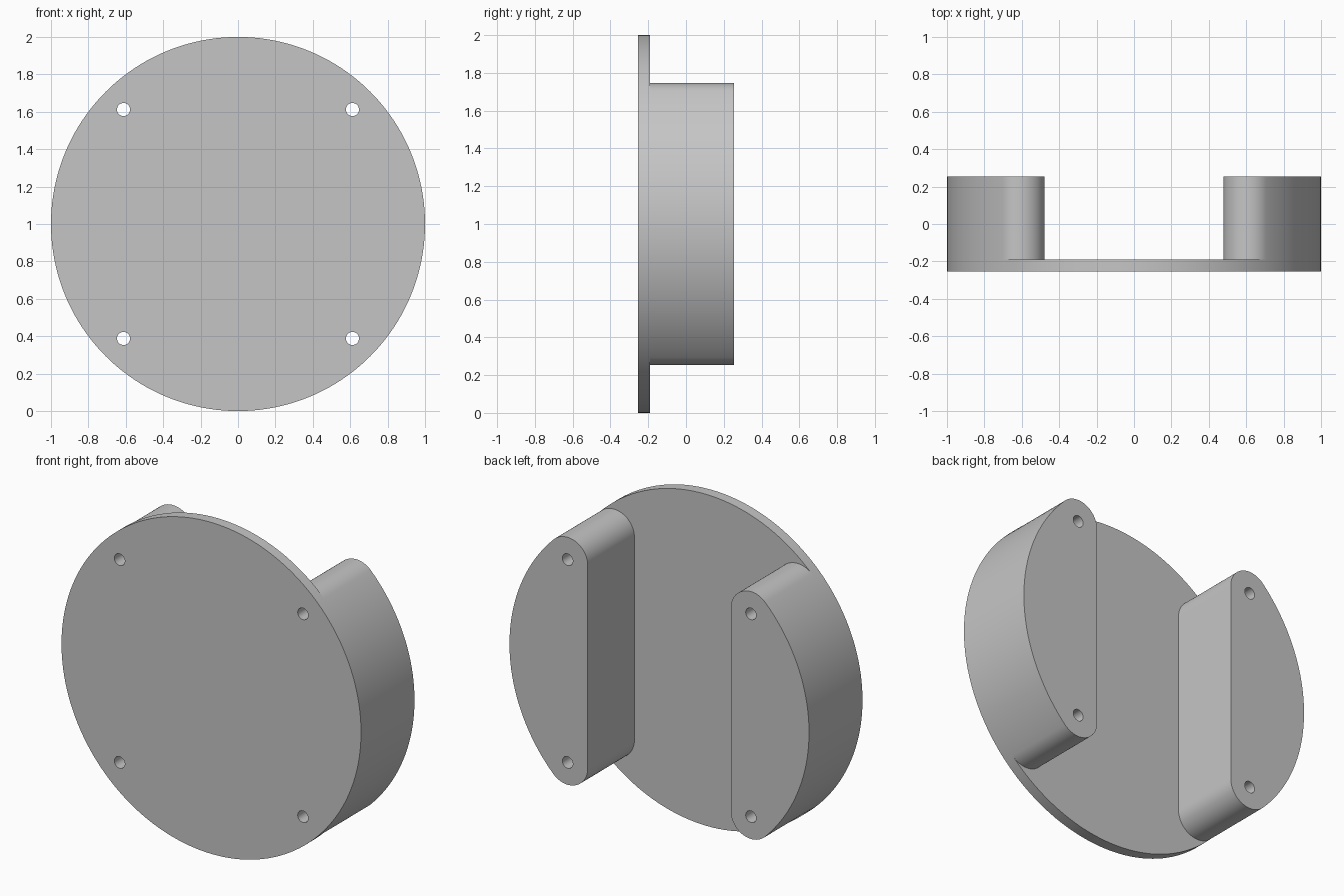
import bpy
import bmesh
from math import pi, cos, sin, radians, sqrt

cube = bpy.data.objects.get("Cube")
if cube:
    bpy.data.objects.remove(cube, do_unlink=True)

# Main dimensions
RADIUS = 1.0
HOLE_POS = 0.612
HOLE_RADIUS = 0.035
CORNER = RADIUS - HOLE_POS * sqrt(2)   # corner arcs share centres with the holes
FRONT, SEAM, BACK = -0.255, -0.19, 0.255

grey = bpy.data.materials.new("light grey")
grey.use_nodes = True
grey.diffuse_color = (0.56, 0.56, 0.56, 1)
grey.node_tree.nodes["Principled BSDF"].inputs["Base Color"].default_value = grey.diffuse_color


def arc(cx, cy, r, start, end, steps):
    """Points along an arc, angles in radians."""
    return [(cx + r * cos(start + (end - start) * i / steps),
             cy + r * sin(start + (end - start) * i / steps)) for i in range(steps + 1)]


def circle(cx, cy, r, steps):
    return arc(cx, cy, r, 0, 2 * pi, steps)[:-1]


def plate(name, loops, y0, y1):
    """Extrude closed outlines (the first is the rim, the rest are holes) from y0 to y1."""
    curve = bpy.data.curves.new(name + "_outline", "CURVE")
    curve.dimensions = "2D"
    curve.fill_mode = "BOTH"
    curve.extrude = (y1 - y0) / 2
    for loop in loops:
        spline = curve.splines.new("POLY")
        spline.points.add(len(loop) - 1)
        for point, (x, y) in zip(spline.points, loop):
            point.co = (x, y, 0, 1)
        spline.use_cyclic_u = True
    helper = bpy.data.objects.new(name + "_helper", curve)
    bpy.context.collection.objects.link(helper)
    bpy.context.view_layer.update()
    mesh = bpy.data.meshes.new_from_object(
        helper.evaluated_get(bpy.context.evaluated_depsgraph_get()))
    bpy.data.objects.remove(helper, do_unlink=True)
    bpy.data.curves.remove(curve)

    # Weld caps to walls, and stand the outline upright
    bm = bmesh.new()
    bm.from_mesh(mesh)
    bmesh.ops.remove_doubles(bm, verts=bm.verts, dist=0.0001)
    for v in bm.verts:
        x, y, z = v.co
        v.co = (x, (y0 + y1) / 2 - z, y + RADIUS)
    bmesh.ops.recalc_face_normals(bm, faces=bm.faces)
    bm.to_mesh(mesh)
    bm.free()

    mesh.name = name
    mesh.materials.clear()
    mesh.materials.append(grey)
    obj = bpy.data.objects.new(name, mesh)
    bpy.context.collection.objects.link(obj)
    bpy.ops.object.select_all(action="DESELECT")
    obj.select_set(True)
    bpy.context.view_layer.objects.active = obj
    bpy.ops.object.shade_smooth_by_angle(angle=radians(30))
    return obj


# Round front plate with four screw holes
holes = [circle(sx * HOLE_POS, sz * HOLE_POS, HOLE_RADIUS, 32)
         for sx in (-1, 1) for sz in (-1, 1)]
plate("face_plate", [circle(0, 0, RADIUS, 160)] + holes, FRONT, SEAM)

# Side blocks: flush outer arc, rounded ends, flat inner wall
outline = (arc(0, 0, RADIUS, -pi / 4, pi / 4, 40)
           + arc(HOLE_POS, HOLE_POS, CORNER, pi / 4, pi, 24)[1:]
           + arc(HOLE_POS, -HOLE_POS, CORNER, pi, 7 * pi / 4, 24)[:-1])
for name, side in (("left_block", 1), ("right_block", -1)):
    rim = [(side * x, z) for x, z in outline]
    bores = [circle(side * HOLE_POS, sz * HOLE_POS, HOLE_RADIUS, 32) for sz in (-1, 1)]
    plate(name, [rim] + bores, SEAM, BACK)
